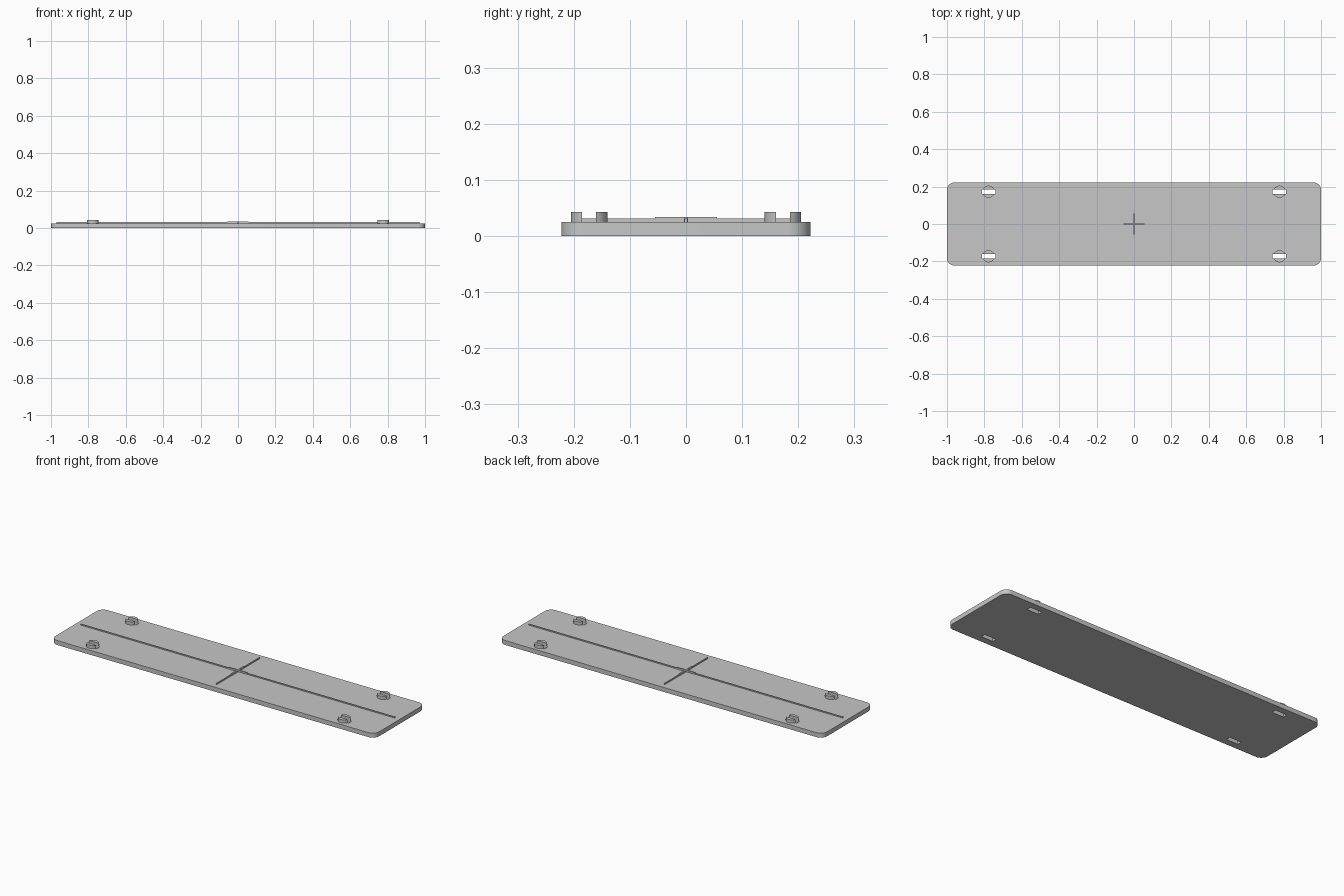
import bpy, bmesh, math

if "Cube" in bpy.data.objects:
    bpy.data.objects.remove(bpy.data.objects["Cube"])

grey = bpy.data.materials.new("plain grey")
grey.diffuse_color = (0.57, 0.57, 0.57, 1)
grey.use_nodes = True
grey.node_tree.nodes["Principled BSDF"].inputs["Base Color"].default_value = grey.diffuse_color

HALF_X, HALF_Y, TOP = 1.0, 0.222, 0.025
PEG_X, PEG_Y, PEG_R, SLOT = 0.777, 0.1725, 0.0325, 0.0125


def prism(name, outline, z0, z1):
    """Extrude a counter-clockwise outline between two heights."""
    bm = bmesh.new()
    face = bm.faces.new([bm.verts.new((x, y, z0)) for x, y in outline])
    top = bmesh.ops.extrude_face_region(bm, geom=[face])["geom"]
    for v in top:
        if isinstance(v, bmesh.types.BMVert):
            v.co.z = z1
    bmesh.ops.recalc_face_normals(bm, faces=bm.faces)
    mesh = bpy.data.meshes.new(name)
    bm.to_mesh(mesh)
    bm.free()
    mesh.materials.append(grey)
    obj = bpy.data.objects.new(name, mesh)
    bpy.context.collection.objects.link(obj)
    return obj


def smooth(obj):
    bpy.ops.object.select_all(action='DESELECT')
    obj.select_set(True)
    bpy.context.view_layer.objects.active = obj
    bpy.ops.object.shade_smooth_by_angle(angle=math.radians(30))


def arc(cx, cy, r, a0, a1, n):
    return [(cx + r * math.cos(a0 + (a1 - a0) * i / n),
             cy + r * math.sin(a0 + (a1 - a0) * i / n)) for i in range(n + 1)]


def rect(cx, cy, hx, hy):
    return [(cx - hx, cy - hy), (cx + hx, cy - hy), (cx + hx, cy + hy), (cx - hx, cy + hy)]


# Base plate with rounded corners
r = 0.04
outline = []
for i, (sx, sy) in enumerate([(1, 1), (-1, 1), (-1, -1), (1, -1)]):
    a = i * math.pi / 2
    outline += arc(sx * (HALF_X - r), sy * (HALF_Y - r), r, a, a + math.pi / 2, 10)
plate = prism("base_plate", outline, 0, TOP)
smooth(plate)

# Split round pegs, each with a strap slot cut through the plate
a0 = math.asin(SLOT / PEG_R)
for sx in (-1, 1):
    for sy in (-1, 1):
        x, y = sx * PEG_X, sy * PEG_Y
        cutter = prism("slot_cutter", rect(x, y, 0.036, SLOT), -0.02, 0.06)
        cutter.hide_render = True
        cutter.hide_set(True)
        cut = plate.modifiers.new("strap_slot", 'BOOLEAN')
        cut.operation = 'DIFFERENCE'
        cut.solver = 'EXACT'
        cut.object = cutter
        for start in (a0, a0 + math.pi):
            half = arc(x, y, PEG_R, start, start + math.pi - 2 * a0, 16)
            smooth(prism("peg_half", half, TOP, 0.043))

# Thin ribs along both axes and a raised centre cross
prism("long_rib", rect(0, 0, 0.97, 0.003), TOP, 0.031)
prism("short_rib", rect(0, 0, 0.003, 0.192), TOP, 0.031)
prism("centre_cross_long", rect(0, 0, 0.055, 0.004), TOP, 0.034)
prism("centre_cross_short", rect(0, 0, 0.004, 0.055), TOP, 0.034)
